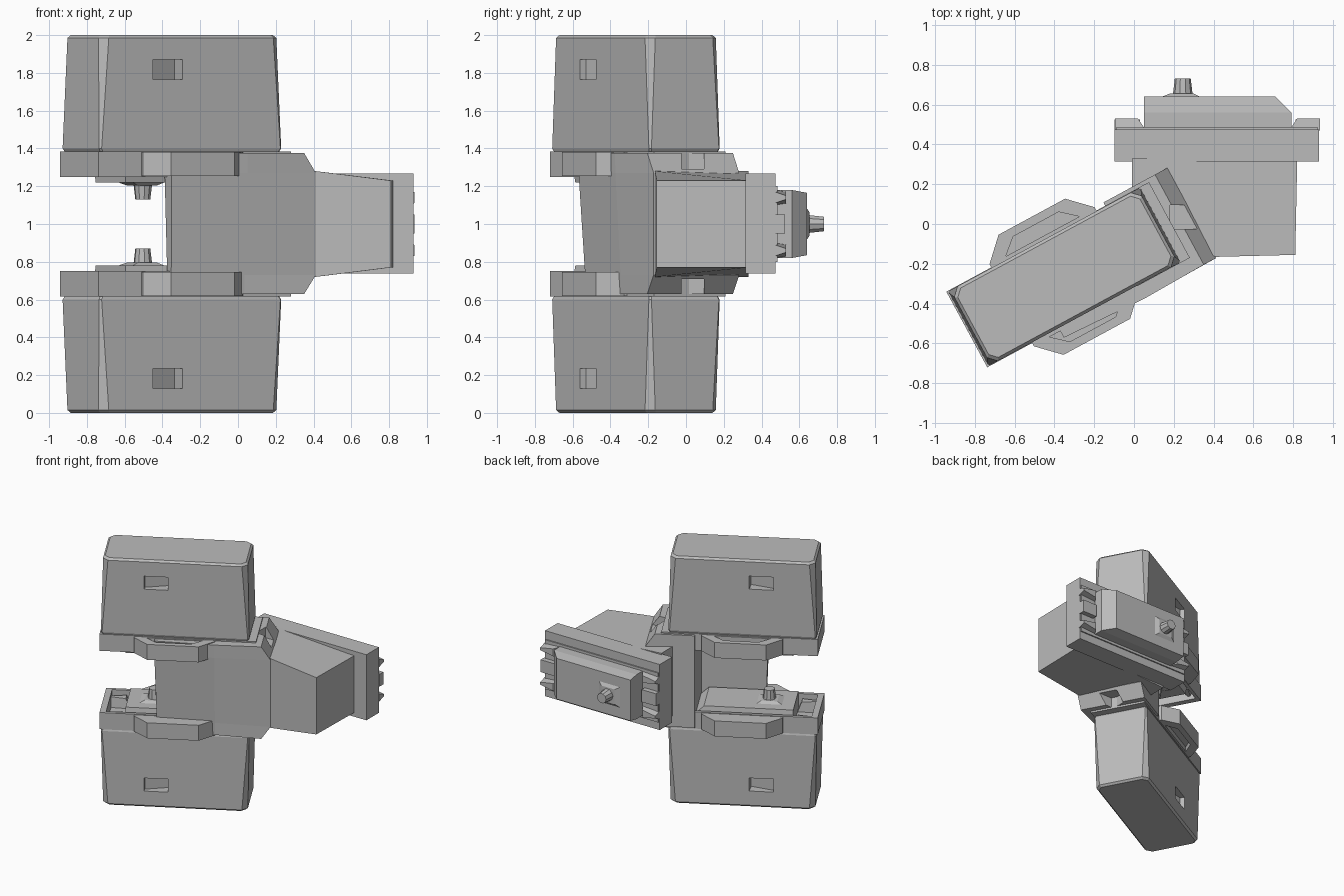
import bpy, bmesh, math
from mathutils import Matrix, Vector

cube = bpy.data.objects.get("Cube")
if cube:
    bpy.data.objects.remove(cube, do_unlink=True)

grey = bpy.data.materials.new("plain_grey")
grey.use_nodes = True
grey.diffuse_color = (0.5, 0.5, 0.5, 1)
grey.node_tree.nodes["Principled BSDF"].inputs["Base Color"].default_value = (0.5, 0.5, 0.5, 1)

WORLD = Matrix.Identity(4)
# Frame of the turned blocks: x along the length, y across, z up
TURNED = Matrix.Translation((-0.35, -0.265, 0)) @ Matrix.Rotation(math.radians(28.4), 4, 'Z')
FLIP = Matrix.Translation((0, 0, 2)) @ Matrix.Diagonal((1, 1, -1, 1))


def loft(name, rings, frame=WORLD):
    """Join matching rings of points into a capped solid."""
    bm = bmesh.new()
    loops = [[bm.verts.new(frame @ Vector(p)) for p in r] for r in rings]
    n = len(loops[0])
    for a, b in zip(loops, loops[1:]):
        for i in range(n):
            bm.faces.new((a[i], a[(i + 1) % n], b[(i + 1) % n], b[i]))
    bm.faces.new(loops[0])
    bm.faces.new(loops[-1])
    bmesh.ops.recalc_face_normals(bm, faces=bm.faces)
    mesh = bpy.data.meshes.new(name)
    bm.to_mesh(mesh)
    bm.free()
    mesh.materials.append(grey)
    ob = bpy.data.objects.new(name, mesh)
    bpy.context.collection.objects.link(ob)
    return ob


def prism(name, outline, z0, z1, frame=WORLD):
    return loft(name, [[(x, y, z) for x, y in outline] for z in (z0, z1)], frame)


def rect(x0, x1, y0, y1):
    return [(x0, y0), (x1, y0), (x1, y1), (x0, y1)]


def octagon(hx, hy, c, z):
    """Rectangle ring with clipped corners."""
    q = [(hx, hy - c), (hx - c, hy), (c - hx, hy), (-hx, hy - c)]
    return [(x, y, z) for x, y in q + [(-x, -y) for x, y in q]]


def cut(ob, cutter):
    """Subtract the cutter and remove it."""
    mod = ob.modifiers.new("cut", 'BOOLEAN')
    mod.operation, mod.solver, mod.object = 'DIFFERENCE', 'EXACT', cutter
    bpy.context.view_layer.objects.active = ob
    bpy.ops.object.modifier_apply(modifier=mod.name)
    bpy.data.objects.remove(cutter, do_unlink=True)


def connector(name, frame, prong_height):
    """Plug face: raised cover, locating peg and end prongs; z points outwards."""
    def ring(x0, x1, hy, z):
        return [(x, y, z) for x, y in rect(x0, x1, -hy, hy)]
    loft(name + "_cover", [ring(-0.37, 0.37, 0.18, -0.02), ring(-0.37, 0.37, 0.18, 0.08),
                           ring(-0.37, 0.29, 0.165, 0.16)], frame)
    loft(name + "_peg_pad", [ring(-0.29, -0.08, 0.09, 0.155), ring(-0.24, -0.12, 0.06, 0.175)], frame)
    circle = [(math.cos(i * math.pi / 5), math.sin(i * math.pi / 5)) for i in range(10)]
    loft(name + "_peg", [[(-0.175 + r * x, r * y, z) for x, y in circle]
                         for r, z in ((0.052, 0.15), (0.04, 0.25))], frame)
    for side in (-1, 1):
        for across in (-0.14, 0.14):
            prong = [(side * 0.36, across - 0.04), (side * 0.515, across - 0.03),
                     (side * 0.515, across + 0.03), (side * 0.36, across + 0.04)]
            tip = [(side * 0.40, across - 0.03), (side * 0.515, across - 0.01),
                   (side * 0.515, across + 0.01), (side * 0.40, across + 0.03)]
            loft(name + "_prong", [[(x, y, -0.01) for x, y in prong],
                                   [(x, y, prong_height) for x, y in tip]], frame)


# Upper and lower units are mirror images
for level, frame in (("upper", TURNED), ("lower", FLIP @ TURNED)):
    # Tapered block, its corners clipped more towards the outer end
    block = loft(level + "_block", [octagon(0.525, 0.2, 0.01, 1.36), octagon(0.548, 0.213, 0.01, 1.40),
                                    octagon(0.535, 0.213, 0.04, 1.985),
                                    octagon(0.52, 0.198, 0.035, 2.0)], frame)
    # Slanted pocket on each long side
    for s in (-1, 1):
        pocket = [(-0.235, s * 0.3), (-0.045, s * 0.3), (-0.055, s * 0.13), (-0.225, s * 0.18)]
        cut(block, prism("pocket_cutter", pocket, 1.765, 1.87, frame))
    # Flange with a sunken plug bay
    flange = prism(level + "_flange", rect(-0.557, 0.6, -0.216, 0.216), 1.25, 1.385, frame)
    cut(flange, prism("bay_cutter", rect(-0.51, 0.5, -0.19, 0.19), 1.2, 1.37, frame))
    # Side ears with a shallow slot on the block side
    for s in (-1, 1):
        ear = prism(level + "_ear", [(-0.3, s * 0.2), (-0.3, s * 0.235), (-0.19, s * 0.343),
                                     (0.19, s * 0.343), (0.3, s * 0.235), (0.3, s * 0.2)], 1.255, 1.38, frame)
        slot = [(-0.21, s * 0.23), (-0.13, s * 0.3), (0.13, s * 0.3), (0.21, s * 0.23)]
        cut(ear, prism("slot_cutter", slot, 1.34, 1.45, frame))
    out = frame @ Matrix.Translation((0, 0, 1.38)) @ Matrix.Diagonal((1, 1, -1, 1))
    connector(level + "_plug", out, 0.10)


# Central hub: solid end with a side wall reaching between the units
def hub_ring(z, end, wall):
    near = -0.13 - 0.5 * (abs(wall) - 0.233)
    return [(near, wall, z), (0.3, wall - 0.02, z), (end, -0.28, z), (end, 0.235, z),
            (0.35, 0.235, z), (0.35, -0.19, z), (near, -0.19, z)]


hub = loft("hub", [hub_ring(0.63, 0.645, -0.23), hub_ring(0.73, 0.715, -0.235),
                   hub_ring(1.27, 0.715, -0.266), hub_ring(1.375, 0.645, -0.268)], TURNED)
for z0, z1 in ((1.29, 1.5), (0.5, 0.71)):
    cut(hub, prism("notch_cutter", rect(0.18, 0.37, -0.025, 0.095), z0, z1))

# Side arm, tapering in height towards its far end
plan = [(-0.01, 0.33, 0.28), (-0.01, 0.17, 0.28), (0.2, -0.05, 0.28), (0.41, -0.165, 0.28),
        (0.81, -0.155, 0.23), (0.82, 0.33, 0.23)]
loft("side_arm", [[(x, y, 1 + s * h) for x, y, h in plan] for s in (-1, 1)])

# Rear flange and its plug
prism("rear_flange", rect(-0.097, 0.93, 0.315, 0.475), 0.737, 1.268)
prism("rear_flange_lip", rect(-0.09, 0.923, 0.47, 0.485), 0.80, 1.20)
for x0, x1 in ((-0.097, 0.03), (0.81, 0.935)):
    prism("rear_end_ridge", rect(x0, x1, 0.475, 0.525), 0.95, 1.05)
rear = Matrix(((1, 0, 0, 0.42), (0, 0, 1, 0.48), (0, 1, 0, 1.0), (0, 0, 0, 1)))
connector("rear_plug", rear, 0.05)
